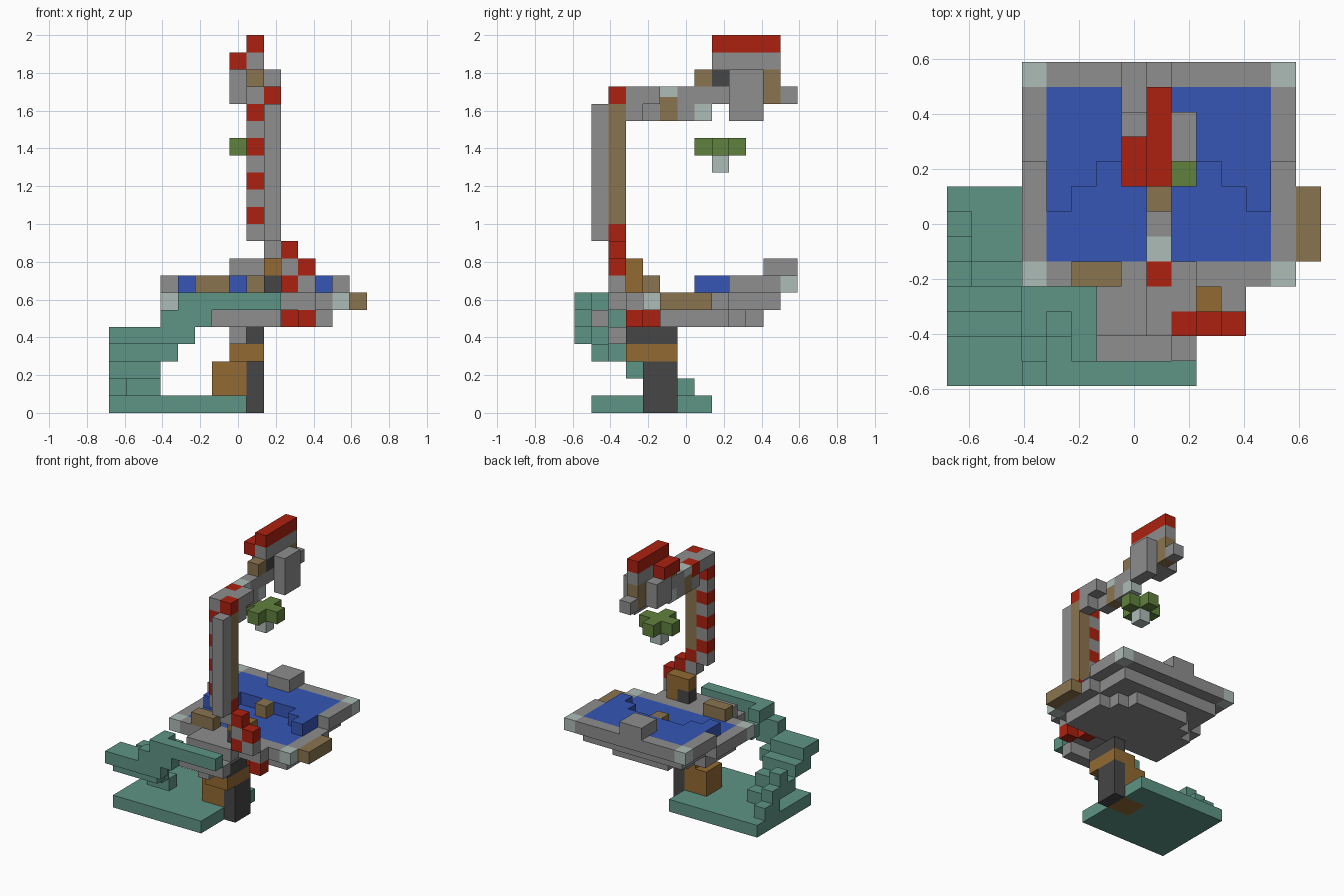
import bpy
import bmesh
from mathutils import Matrix, Vector

cube = bpy.data.objects.get("Cube")
if cube:
    bpy.data.objects.remove(cube)

UNIT = 2 / 22                      # one block
ORIGIN = Vector((-7.5, -6.5, 0))   # grid corner, in blocks


def linear(channel):
    c = channel / 255
    return c / 12.92 if c <= 0.04045 else ((c + 0.055) / 1.055) ** 2.4


def make_material(name, rgb):
    mat = bpy.data.materials.new(name)
    colour = (*[linear(c) for c in rgb], 1)
    mat.diffuse_color = colour
    mat.use_nodes = True
    for node in mat.node_tree.nodes:
        if node.type == "BSDF_PRINCIPLED":
            node.inputs["Base Color"].default_value = colour
    return mat


teal = make_material("teal", (94, 148, 133))
red = make_material("red", (172, 33, 16))
grey = make_material("grey", (142, 142, 142))
dark = make_material("dark grey", (70, 70, 70))
pale = make_material("pale grey", (173, 188, 182))
blue = make_material("water blue", (54, 86, 182))
wood = make_material("dull wood", (138, 116, 78))
amber = make_material("amber wood", (146, 106, 50))
green = make_material("leaf green", (96, 129, 61))


def part(name, material, *boxes):
    """One object made of boxes: (x, y, z) plus optional (width, depth, height)."""
    bm = bmesh.new()
    for box in boxes:
        corner = Vector(box[:3])
        size = Vector(box[3:] or (1, 1, 1))
        place = Matrix.Translation((corner + size / 2 + ORIGIN) * UNIT)
        scale = Matrix.Diagonal((*(size * UNIT), 1))
        bmesh.ops.create_cube(bm, size=1, matrix=place @ scale)
    mesh = bpy.data.meshes.new(name)
    bm.to_mesh(mesh)
    bm.free()
    mesh.materials.append(material)
    obj = bpy.data.objects.new(name, mesh)
    bpy.context.collection.objects.link(obj)
    return obj


def mirrored(x, y, z, width, depth, height):
    """The box and its twin on the other side of the basin centre line."""
    return [(x, y, z, width, depth, height),
            (17 - x - width, y, z, width, depth, height)]


# Base slab with an inlaid square under the crate
part("base_slab", teal, (0, 1, 0, 6, 7, 1), (6, 1, 0, 2, 3, 1), (6, 6, 0, 2, 2, 1))
part("base_inlay", amber, (6, 4, 0, 2, 2, 1))

# Pedestal
part("pedestal_post", dark, (8, 4, 0, 1, 2, 3))
part("pedestal_crate", amber, (6, 4, 1, 2, 2, 2))
part("pedestal_collar", amber, (7, 3, 3, 2, 3, 1))
part("pedestal_neck", dark, (8, 3, 4, 1, 3, 1))
part("pedestal_bracket", grey, (7, 2, 4))

# Stairs and walkway winding up around the front
part("stairs", teal,
     (0, 6, 1), (0, 5, 1, 1, 1, 2), (0, 4, 2, 1, 1, 2),
     (1, 4, 1, 2, 1, 1), (0, 3, 2, 3, 1, 1), (0, 1, 3, 3, 2, 1), (3, 1, 3))
part("walkway", teal,
     (0, 0, 4, 5, 1, 1), (0, 1, 4, 3, 1, 1), (3, 0, 5, 3, 1, 1),
     (4, 0, 6, 6, 1, 1), (4, 1, 6), (4, 2, 5))

# Basin: stepped hull, tilted rim and pale corners
part("basin_floor", grey,
     (6, 5, 5, 5, 6, 1),
     *mirrored(4, 5, 5, 1, 4, 1), *mirrored(5, 5, 5, 1, 5, 1))
part("basin_hull", grey, (4, 9, 6, 9, 3, 1))
part("basin_front_rim", grey, (4, 4, 6, 9, 1, 1))
part("basin_side_rims", grey, *mirrored(3, 5, 6, 1, 4, 1), *mirrored(3, 9, 7, 1, 3, 1))
part("basin_back_rim", grey, (4, 12, 7, 9, 1, 1))
part("basin_corners", pale, *mirrored(3, 4, 6, 1, 1, 1), *mirrored(3, 12, 7, 1, 1, 1))
part("basin_back_block", grey, (7, 11, 8, 2, 2, 1))
part("basin_handle", wood, (14, 5, 6, 1, 3, 1))
part("basin_front_grip", wood, (5, 4, 7, 2, 1, 1))

# Water in two levels, with a floating block
part("low_water", blue, (4, 5, 6, 9, 4, 1))
part("high_water", blue, (4, 9, 7, 9, 3, 1),
     *mirrored(4, 7, 7, 1, 2, 1), *mirrored(5, 8, 7, 1, 1, 1))
part("floating_block", wood, (8, 8, 7))

# Front deck
part("deck", grey, (6, 1, 5, 4, 1, 1), (6, 2, 6, 4, 2, 1), (10, 3, 6, 2, 1, 1))
part("deck_core", dark, (9, 3, 7))
part("deck_cap", amber, (9, 3, 8), (10, 3, 7, 1, 1, 2))

# Checkered chain climbing from below the basin to the tower
chain = [(10, 4, 5), (11, 3, 5), (10, 2, 7), (11, 2, 7), (10, 2, 8),
         (11, 2, 8), (10, 2, 9), (9, 2, 9), (9, 2, 10)]
chain += [(8, 2, z) for z in range(10, 19)] + [(9, 2, 18)]
part("chain_red", red, *[c for c in chain if sum(c) % 2])
part("chain_grey", grey, *[c for c in chain if not sum(c) % 2])

# Tower
part("tower_front_column", grey, (9, 1, 10, 1, 1, 8))
part("tower_side_column", wood, (9, 2, 11, 1, 1, 7))

# Arm reaching back over the basin
part("arm_root", grey, (8, 3, 18), (9, 3, 17, 1, 1, 2), (9, 4, 18), (8, 4, 17))
part("arm_marker", red, (8, 4, 18))
part("arm_joint", wood, (8, 5, 17, 1, 1, 1.4))
part("arm_joint_cap", pale, (8, 5, 18.4, 1, 1, 0.6))
part("arm_beam", grey, (8, 6, 18, 1, 5, 1), (8, 6, 17))
part("arm_nozzle", pale, (8, 7, 17))

# Head at the end of the arm
part("head_core", grey, (8, 9, 19, 1, 2, 1), (8, 8, 20, 1, 4, 1))
part("head_cheeks", grey, (9, 9, 17, 1, 2, 3), (7, 9, 18, 1, 2, 2))
part("head_front", wood, (8, 7, 19))
part("head_gap", dark, (8, 8, 19))
part("head_back", wood, (8, 11, 18, 1, 1, 2))
part("head_tail", grey, (8, 12, 18))
part("head_crest", red, (8, 8, 21, 1, 4, 1), (7, 8, 20, 1, 2, 1))

# Hovering cross-shaped leaf with a drop below
part("leaf", green, (8, 7, 15, 1, 3, 1), (7, 8, 15), (9, 8, 15))
part("drop", pale, (8, 8, 14))
